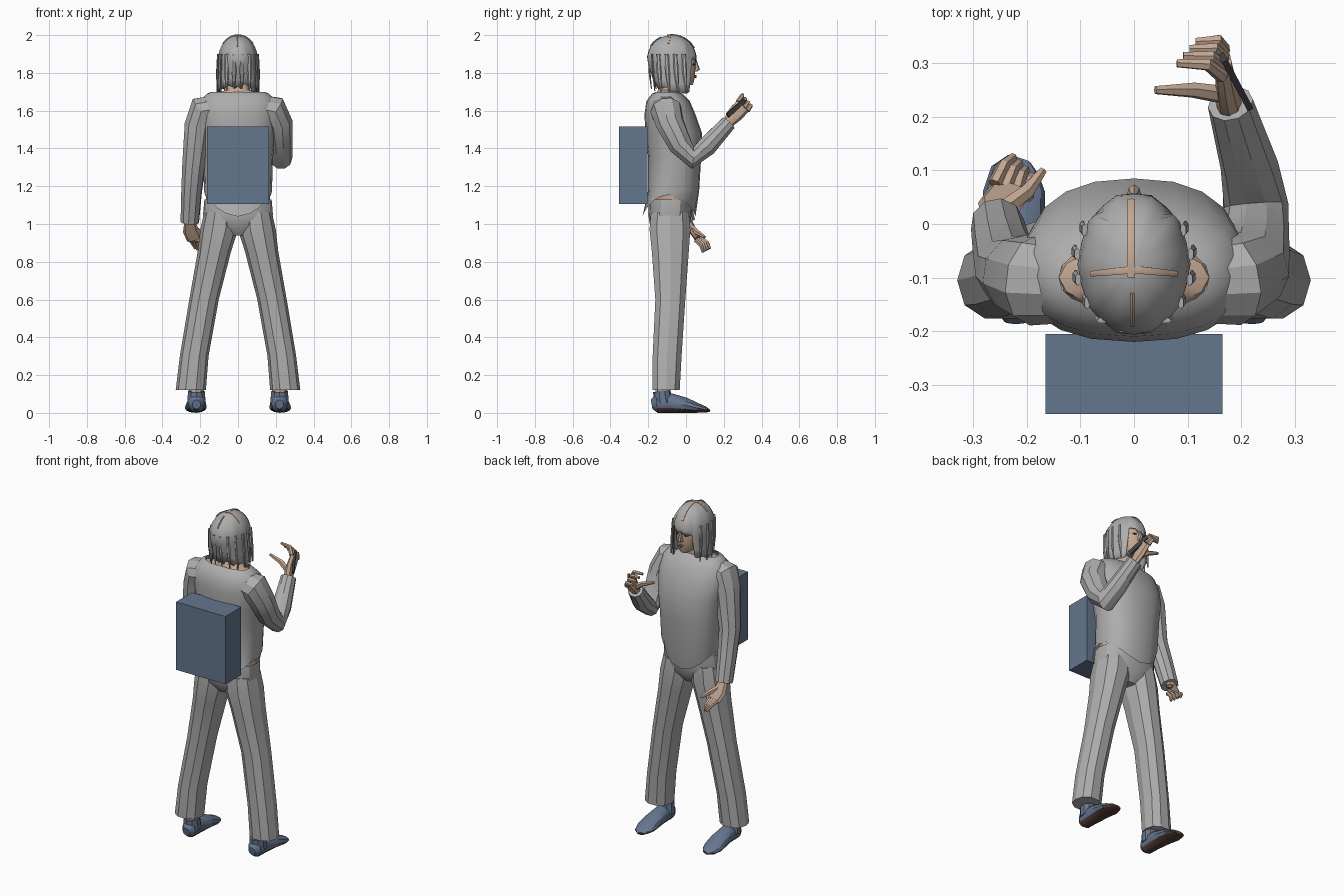
import bpy, math, random
from mathutils import Vector

random.seed(4)
if "Cube" in bpy.data.objects:
    bpy.data.objects.remove(bpy.data.objects["Cube"])


def material(name, r, g, b):
    m = bpy.data.materials.new(name)
    m.use_nodes = True
    m.diffuse_color = (r, g, b, 1)
    m.node_tree.nodes["Principled BSDF"].inputs["Base Color"].default_value = (r, g, b, 1)
    return m


CLOTH = material("cloth grey", .42, .42, .42)
SKIN = material("skin", .55, .39, .29)
BLUE = material("slate blue", .13, .18, .27)
SOLE = material("sole brown", .09, .05, .04)
DARK = material("dark plate", .05, .05, .055)
LIP = material("lip", .4, .2, .16)
X, Y, Z = Vector((1, 0, 0)), Vector((0, 1, 0)), Vector((0, 0, 1))


def make(name, verts, faces, mat, angle=30):
    me = bpy.data.meshes.new(name)
    me.from_pydata([tuple(v) for v in verts], [], faces)
    me.materials.append(mat)
    ob = bpy.data.objects.new(name, me)
    bpy.context.collection.objects.link(ob)
    bpy.ops.object.select_all(action='DESELECT')
    ob.select_set(True)
    bpy.context.view_layer.objects.active = ob
    bpy.ops.object.mode_set(mode='EDIT')
    bpy.ops.mesh.select_all(action='SELECT')
    bpy.ops.mesh.normals_make_consistent(inside=False)
    bpy.ops.object.mode_set(mode='OBJECT')
    bpy.ops.object.shade_smooth_by_angle(angle=math.radians(angle))
    return ob


def loft(name, rings, mat, n=10, ref=None, power=1, caps=(True, True), reshape=None, angle=30):
    """Rings are (x, y, z, ra, rb); level rings, or rings square to the path if ref is given."""
    pts = [Vector(r[:3]) for r in rings]
    verts, side = [], ref
    for i, (p, r) in enumerate(zip(pts, rings)):
        a, b = X, Y
        if ref:
            t = Vector()
            if i:
                t += (p - pts[i - 1]).normalized()
            if i < len(pts) - 1:
                t += (pts[i + 1] - p).normalized()
            t.normalize()
            side = (side - t * side.dot(t)).normalized()
            a, b = side, t.cross(side)
        for k in range(n):
            c, s = math.cos(math.tau * k / n), math.sin(math.tau * k / n)
            c, s = (math.copysign(abs(q) ** power, q) for q in (c, s))
            verts.append(p + a * c * r[3] + b * s * r[4])
    if reshape:
        verts = [reshape(v) for v in verts]
    faces = [(i * n + k, i * n + (k + 1) % n, (i + 1) * n + (k + 1) % n, (i + 1) * n + k)
             for i in range(len(rings) - 1) for k in range(n)]
    if caps[0]:
        faces.append(tuple(range(n)))
    if caps[1]:
        faces.append(tuple(range(len(verts) - n, len(verts))))
    return make(name, verts, faces, mat, angle)


def tube(name, path, mat, n=8, ref=Y, **kw):
    """Round tube; path points are (x, y, z, radius)."""
    return loft(name, [(*p, p[3]) for p in path], mat, n, ref, **kw)


def box(name, size, centre, mat, rot=(0, 0, 0)):
    bpy.ops.mesh.primitive_cube_add(size=1, location=centre, rotation=rot)
    ob = bpy.context.object
    ob.name, ob.scale = name, size
    ob.data.materials.append(mat)


# Backpack
box("backpack", (.33, .15, .41), (0, -.28, 1.31), BLUE)


# Shirt: the hem rises at the sides and shows the waist
def hem(v):
    if v.z < 1.06:
        v.z += .12 * (abs(v.x) / .18) ** 2
    return v


loft("shirt", [(0, -.09, 1.04, .175, .14), (0, -.065, 1.18, .18, .135), (0, -.06, 1.35, .185, .14),
               (0, -.065, 1.48, .2, .15), (0, -.085, 1.58, .215, .135), (0, -.095, 1.65, .2, .115),
               (0, -.1, 1.69, .165, .08), (0, -.1, 1.7, .14, .06)],
     CLOTH, 20, power=.85, caps=(False, False), reshape=hem)
loft("waist", [(0, -.075, 1, .15, .09), (0, -.07, 1.13, .17, .115), (0, -.07, 1.22, .165, .11)], SKIN, 16)
loft("neck", [(0, -.1, 1.64, .16, .075), (0, -.1, 1.685, .14, .06), (0, -.095, 1.71, .06, .055),
              (0, -.07, 1.8, .05, .05)], SKIN, 14)

# Trousers, shoes and ankles
loft("trouser_seat", [(0, -.085, .94, .05, .07), (0, -.085, .99, .17, .105), (0, -.085, 1.05, .185, .115),
                      (0, -.08, 1.13, .178, .115)], CLOTH, 16, power=.85, caps=(True, False))
for side, s in (("left", 1), ("right", -1)):
    loft(side + "_trouser_leg", [(s * x, y, z, rx, ry) for x, y, z, rx, ry in (
        (.25, -.105, .12, .08, .075), (.232, -.1, .3, .076, .08), (.18, -.083, .6, .078, .083),
        (.126, -.083, .85, .088, .102), (.1, -.085, .97, .1, .113), (.09, -.085, 1.06, .09, .105))],
        CLOTH, 10, power=.9, angle=25)
    tube(side + "_ankle", [(s * .22, -.125, .08, .038), (s * .225, -.12, .2, .04)], SKIN)
    tube(side + "_shoe_collar", [(s * .22, -.12, .05, .052), (s * .22, -.128, .115, .046)], BLUE, 10)
    shoe = loft(side + "_shoe", [(s * x, y, z, h, w) for x, y, z, h, w in (
        (.22, -.182, .045, .025, .022), (.22, -.155, .05, .05, .043), (.22, -.08, .052, .052, .046),
        (.222, 0, .04, .04, .055), (.224, .06, .026, .026, .058), (.222, .1, .018, .017, .045),
        (.215, .122, .012, .008, .022))], BLUE, 12, Z)
    shoe.data.materials.append(SOLE)
    for f in shoe.data.polygons:
        f.material_index = int(f.center.z < .022)

# Sleeves: one arm raised at the elbow, one hanging
tube("left_sleeve", [(.12, -.11, 1.61, .075), (.185, -.105, 1.6, .085), (.217, -.085, 1.53, .075),
                     (.225, -.03, 1.42, .065), (.228, .035, 1.35, .06), (.215, .11, 1.41, .054),
                     (.18, .225, 1.535, .043)], CLOTH, 10, angle=25)
tube("right_sleeve", [(-.12, -.11, 1.61, .075), (-.185, -.105, 1.6, .085), (-.21, -.095, 1.52, .075),
                      (-.235, -.085, 1.3, .062), (-.247, -.04, 1.15, .055), (-.255, 0, 1.01, .05)],
     CLOTH, 10, angle=25)


def hand(name, wrist, palm, knuckles, tips, thumb, bend, ref):
    """Flat palm, four bent fingers spread between two knuckles and two tips, and a thumb."""
    wrist, palm, bend = Vector(wrist), Vector(palm), Vector(bend)
    k0, k1, t0, t1 = (Vector(p) for p in (*knuckles, *tips))
    mid = (k0 + k1) / 2
    loft(name + "_palm", [(*wrist, .025, .025), (*palm, .042, .02), (*mid, .042, .016)], SKIN, 8, ref)
    for i in range(4):
        a, b = k0.lerp(k1, i / 3), t0.lerp(t1, i / 3)
        m = (a + b) / 2 + bend
        tube(name + "_finger_%d" % (i + 1), [(*a, .013), (*m, .012), (*b, .008)], SKIN, 6, ref)
    m, e = Vector(thumb[0]), Vector(thumb[1])
    tube(name + "_thumb", [(*wrist.lerp(palm, .6), .018), (*m, .015), (*e, .008)], SKIN, 6, ref)


hand("left_hand", (.18, .21, 1.52), (.172, .26, 1.58), ((.165, .275, 1.645), (.168, .325, 1.6)),
     ((.08, .3, 1.685), (.115, .34, 1.625)), ((.11, .25, 1.6), (.04, .25, 1.625)), (.015, .01, .015), Vector((0, .7, -.7)))
hand("right_hand", (-.257, 0, 1.03), (-.25, .035, .965), ((-.26, .075, .925), (-.2, .05, .915)),
     ((-.225, .125, .87), (-.19, .09, .85)), ((-.2, .06, .955), (-.17, .1, .93)), (0, .01, .005), X)
box("hand_plate", (.012, .13, .025), (.19, .265, 1.615), DARK, (math.radians(38), 0, math.radians(28)))

# Head and face
loft("head", [(0, .01, 1.735, .025, .025), (0, -.015, 1.755, .05, .058), (0, -.04, 1.8, .068, .09),
              (0, -.055, 1.87, .08, .108), (0, -.065, 1.94, .07, .09), (0, -.07, 1.975, .03, .04)],
     SKIN, 18, angle=50)
loft("nose", [(0, .045, 1.808, .016, .014), (0, .052, 1.818, .014, .022), (0, .045, 1.87, .006, .01)], SKIN, 8)
for i, z in enumerate((1.777, 1.785)):
    loft("lip_%d" % (i + 1), [(-.022, .036, z, .002, .003), (0, .05, z, .005, .007), (.022, .036, z, .002, .003)],
         LIP, 6, Z)
for s in (-1, 1):
    loft("eye_%d" % (s + 2), [(s * .02, .047, 1.845, .002, .003), (s * .03, .043, 1.845, .006, .005),
                              (s * .042, .036, 1.845, .002, .003)], DARK, 6, Z)


# Hair: a dome with a fringe, long sides and ragged ends
def dome(z):
    return math.sqrt(max(0, 1 - ((z - 1.87) / .13) ** 2)) if z > 1.87 else 1


N, L = 40, 10
verts, faces = [], []
for k in range(N):
    a = math.tau * k / N
    c, s = math.cos(a), math.sin(a)
    end = 1.86 if s > .72 else 1.7 + .025 * max(0, -s)
    end += random.uniform(-.012, .02)
    bump = 1 + .025 * (k % 4 == 0)
    for j in range(L + 1):
        z = 2 - (2 - end) * (j / L) ** 1.7 - .0005
        r = dome(z) * bump
        tuck = max(0, 1.87 - z) * .3 * max(0, -s)
        verts.append((c * .103 * r, -.075 + s * (.132 * r - tuck), z))
for k in range(N):
    q = (k + 1) % N
    faces += [(k * (L + 1) + j, k * (L + 1) + j + 1, q * (L + 1) + j + 1, q * (L + 1) + j) for j in range(L)]
faces.append(tuple(k * (L + 1) for k in range(N)))
hair = make("hair", verts, faces, CLOTH, 40)
thick = hair.modifiers.new("thickness", 'SOLIDIFY')
thick.thickness, thick.offset = .006, -1
for i in range(12):
    a = math.pi * (.83 + 1.34 * i / 11)
    x, y = .107 * math.cos(a), -.075 + .125 * math.sin(a)
    loft("hair_strand_%d" % (i + 1), [(x, y, 1.9, .012, .006), (x * 1.05, y + .005, 1.8, .013, .006),
                                      (x * 1.04, y + .015, 1.72 - .03 * abs(math.cos(a)), .003, .003)],
         CLOTH, 6, X if abs(x) < .07 else Y)


# Partings: thin skin strips laid on the dome
def on_dome(x, y):
    return 1.872 + .13 * math.sqrt(max(0, 1 - (x / .106) ** 2 - ((y + .075) / .135) ** 2))


steps = [i / 8 for i in range(9)]
loft("front_parting", [(-.005, y, on_dome(0, y), .003, .008) for y in (-.1 + .145 * t for t in steps)], SKIN, 6, Z)
loft("cross_parting", [(x, -.085 - .1 * abs(x), on_dome(x, -.09), .003, .006 + .002 * math.cos(x * 20))
                       for x in (-.08 + .16 * t for t in steps)], SKIN, 6, Z)
loft("back_parting", [(-.003, y, on_dome(0, y), .003, .005) for y in (-.19 + .06 * t for t in steps)], SKIN, 6, Z)
